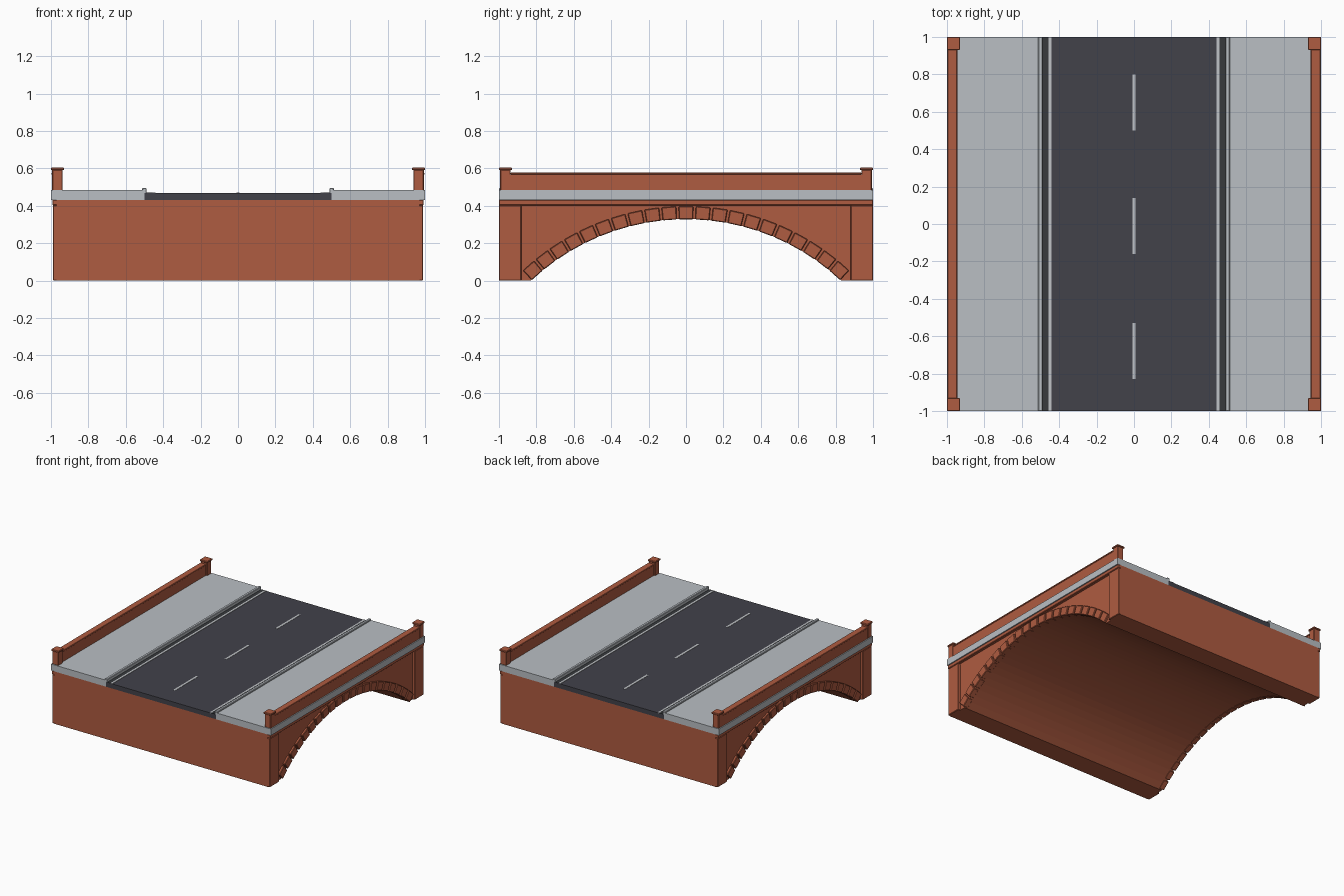
import bpy, bmesh, math

if "Cube" in bpy.data.objects:
    bpy.data.objects.remove(bpy.data.objects["Cube"], do_unlink=True)


def material(name, rgb):
    m = bpy.data.materials.new(name)
    m.use_nodes = True
    m.diffuse_color = (*rgb, 1)
    m.node_tree.nodes["Principled BSDF"].inputs["Base Color"].default_value = (*rgb, 1)
    return m


BRICK = material("red_brick", (0.43, 0.106, 0.052))
STONE = material("pale_concrete", (0.49, 0.52, 0.55))
ASPHALT = material("asphalt", (0.054, 0.054, 0.068))
GUTTER = material("dark_gutter", (0.038, 0.041, 0.046))
PAINT = material("road_paint", (0.53, 0.55, 0.57))


def finish(name, bm, mat, bevel=0):
    bmesh.ops.recalc_face_normals(bm, faces=bm.faces)
    mesh = bpy.data.meshes.new(name)
    bm.to_mesh(mesh)
    bm.free()
    mesh.materials.append(mat)
    obj = bpy.data.objects.new(name, mesh)
    bpy.context.collection.objects.link(obj)
    if bevel:
        mod = obj.modifiers.new("edge_bevel", "BEVEL")
        mod.width = bevel
        mod.segments = 1
    return obj


def box(name, xs, ys, zs, mat, bevel=0):
    bm = bmesh.new()
    bmesh.ops.create_cube(bm, size=1)
    for v in bm.verts:
        v.co = [a + (c + 0.5) * (b - a) for c, (a, b) in zip(v.co, (xs, ys, zs))]
    return finish(name, bm, mat, bevel)


def prism(bm, profile, x0, x1):
    """Extrude a closed (y, z) profile along x."""
    face = bm.faces.new([bm.verts.new((x0, y, z)) for y, z in profile])
    out = bmesh.ops.extrude_face_region(bm, geom=[face])
    for v in out["geom"]:
        if isinstance(v, bmesh.types.BMVert):
            v.co.x = x1


def span(side, a, b):
    return tuple(sorted((side * a, side * b)))


# Arch geometry
HALF_SPAN, RISE = 0.83, 0.33
RADIUS = (HALF_SPAN ** 2 + RISE ** 2) / (2 * RISE)
CENTRE_Z = RISE - RADIUS
HALF_ANGLE = math.asin(HALF_SPAN / RADIUS)


def arc(angle, radius=RADIUS):
    return radius * math.sin(angle), CENTRE_Z + radius * math.cos(angle)


# Main vaulted body
STEPS = 32
soffit = [arc(HALF_ANGLE * (1 - 2 * i / STEPS)) for i in range(STEPS + 1)]
bm = bmesh.new()
prism(bm, [(-1, 0), (-1, 0.43), (1, 0.43), (1, 0)] + soffit, -0.97, 0.97)
finish("vaulted_body", bm, BRICK)

# Road deck
box("road", (-0.5, 0.5), (-1, 1), (0.43, 0.468), ASPHALT)
for i, y in enumerate((-0.68, -0.01, 0.65)):
    box(f"centre_dash_{i}", (-0.009, 0.009), (y - 0.15, y + 0.15), (0.466, 0.47), PAINT)

STONES = 21
PITCH = 2 * HALF_ANGLE / STONES
for side, label in ((1, "left"), (-1, "right")):
    # Arch ring of separate voussoirs
    bm = bmesh.new()
    for i in range(STONES):
        mid = (i - (STONES - 1) / 2) * PITCH
        a, b = mid - PITCH * 0.43, mid + PITCH * 0.43
        outer = RADIUS + 0.068
        prism(bm, [arc(a, RADIUS - 0.002), arc(a, outer), arc(b, outer),
                   arc(b, RADIUS - 0.002)], side * 0.94, side * 0.987)
    # Trim the springing stones at the ground
    bmesh.ops.bisect_plane(bm, geom=bm.verts[:] + bm.edges[:] + bm.faces[:],
                           plane_co=(0, 0, 0), plane_no=(0, 0, -1), clear_outer=True)
    bmesh.ops.holes_fill(bm, edges=[e for e in bm.edges if e.is_boundary])
    finish(f"{label}_arch_stones", bm, BRICK, 0.004)

    # Corner pilasters and string course under the deck
    for end in (1, -1):
        where = f"{label}_{'back' if end > 0 else 'front'}"
        box(f"{where}_pilaster", span(side, 0.95, 0.99), span(end, 0.88, 1),
            (0, 0.402), BRICK, 0.004)
        # Parapet post with cap
        box(f"{where}_post", span(side, 0.937, 0.994), span(end, 0.937, 0.994),
            (0.48, 0.594), BRICK, 0.005)
        box(f"{where}_post_cap", span(side, 0.93, 1), span(end, 0.93, 1),
            (0.59, 0.605), BRICK, 0.004)
    box(f"{label}_string_course", span(side, 0.95, 0.993), (-1, 1), (0.402, 0.432), BRICK, 0.004)

    # Pavement, kerb, gutter and edge line
    box(f"{label}_pavement", span(side, 0.5, 1), (-1, 1), (0.43, 0.483), STONE)
    box(f"{label}_kerb", span(side, 0.488, 0.512), (-1, 1), (0.464, 0.495), STONE, 0.004)
    box(f"{label}_gutter", span(side, 0.458, 0.488), (-1, 1), (0.464, 0.47), GUTTER)
    box(f"{label}_edge_line", span(side, 0.442, 0.458), (-1, 1), (0.464, 0.471), PAINT)

    # Parapet wall and coping
    box(f"{label}_parapet", span(side, 0.95, 0.992), (-0.94, 0.94), (0.48, 0.568), BRICK)
    box(f"{label}_parapet_coping", span(side, 0.945, 0.997), (-0.937, 0.937),
        (0.566, 0.578), BRICK, 0.003)
